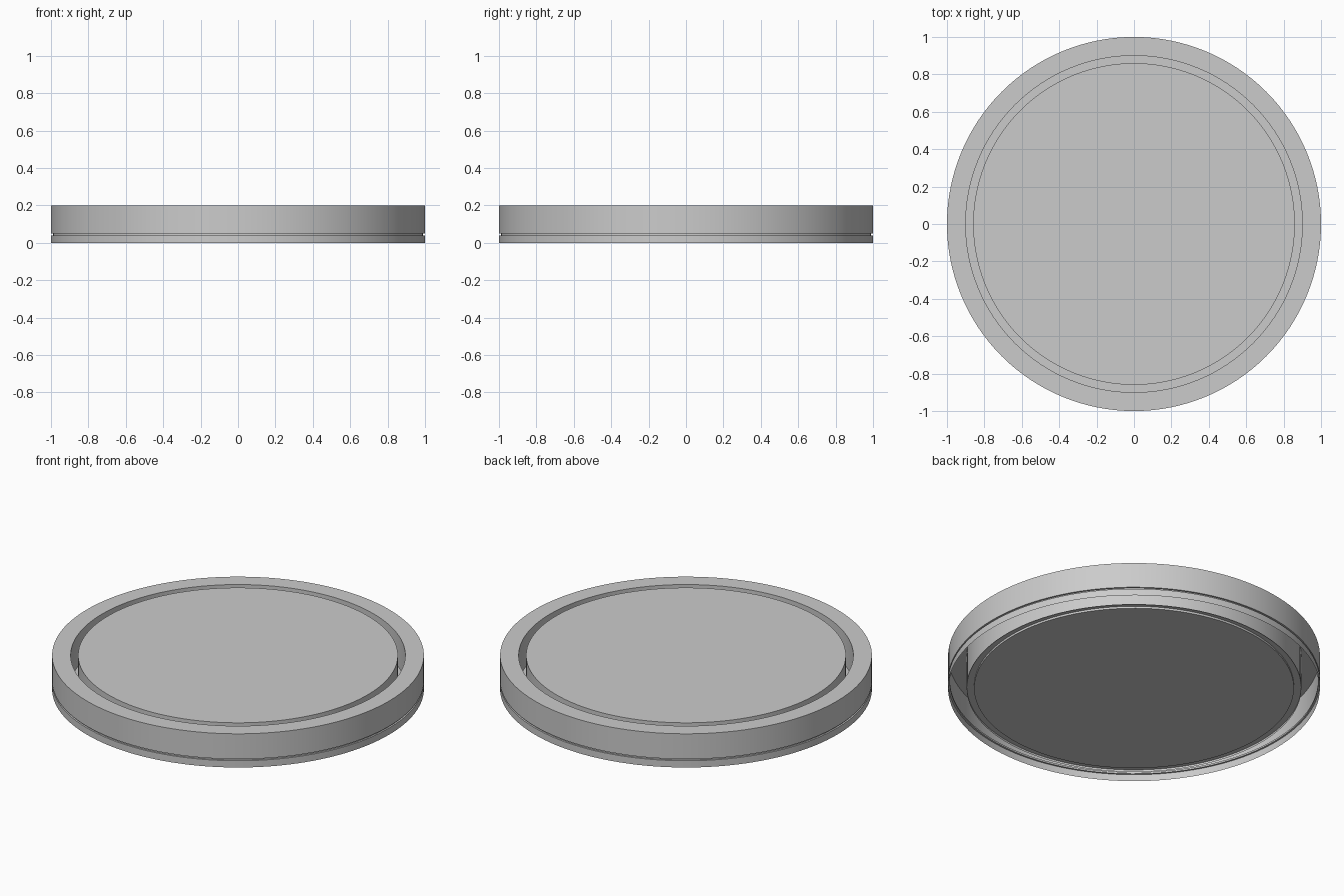
import bpy, bmesh, math

if "Cube" in bpy.data.objects:
    bpy.data.objects.remove(bpy.data.objects["Cube"])

SEGMENTS = 128


def lathe(name, profile):
    """Spin a (radius, height) profile around the z axis."""
    bm = bmesh.new()
    rings = []
    for r, z in profile:
        if r == 0:
            rings.append([bm.verts.new((0, 0, z))])
        else:
            rings.append([bm.verts.new((r * math.cos(2 * math.pi * i / SEGMENTS),
                                        r * math.sin(2 * math.pi * i / SEGMENTS), z))
                          for i in range(SEGMENTS)])
    for a, b in zip(rings, rings[1:]):
        for i in range(SEGMENTS):
            j = (i + 1) % SEGMENTS
            if len(a) == 1:
                bm.faces.new((a[0], b[j], b[i]))
            elif len(b) == 1:
                bm.faces.new((a[i], a[j], b[0]))
            else:
                bm.faces.new((a[i], a[j], b[j], b[i]))
    mesh = bpy.data.meshes.new(name)
    bmesh.ops.recalc_face_normals(bm, faces=bm.faces)
    bm.to_mesh(mesh)
    bm.free()
    obj = bpy.data.objects.new(name, mesh)
    bpy.context.collection.objects.link(obj)
    bpy.ops.object.select_all(action='DESELECT')
    obj.select_set(True)
    bpy.context.view_layer.objects.active = obj
    bpy.ops.object.shade_smooth_by_angle(angle=math.radians(30))
    return obj


# Hollow rim, open underneath, with a fine groove round the outside
lathe("outer_rim", [(1, 0), (1, 0.04), (0.99, 0.04), (0.99, 0.05), (1, 0.05),
                    (1, 0.2), (0.9, 0.2), (0.9, 0.01), (0.9, 0)])

# Narrow channel floor joining the rim to the centre
lathe("channel_floor", [(0.9, 0.012), (0.86, 0.012)])

# Solid centre disc
lathe("centre_disc", [(0, 0), (0.86, 0), (0.86, 0.2), (0, 0.2)])
